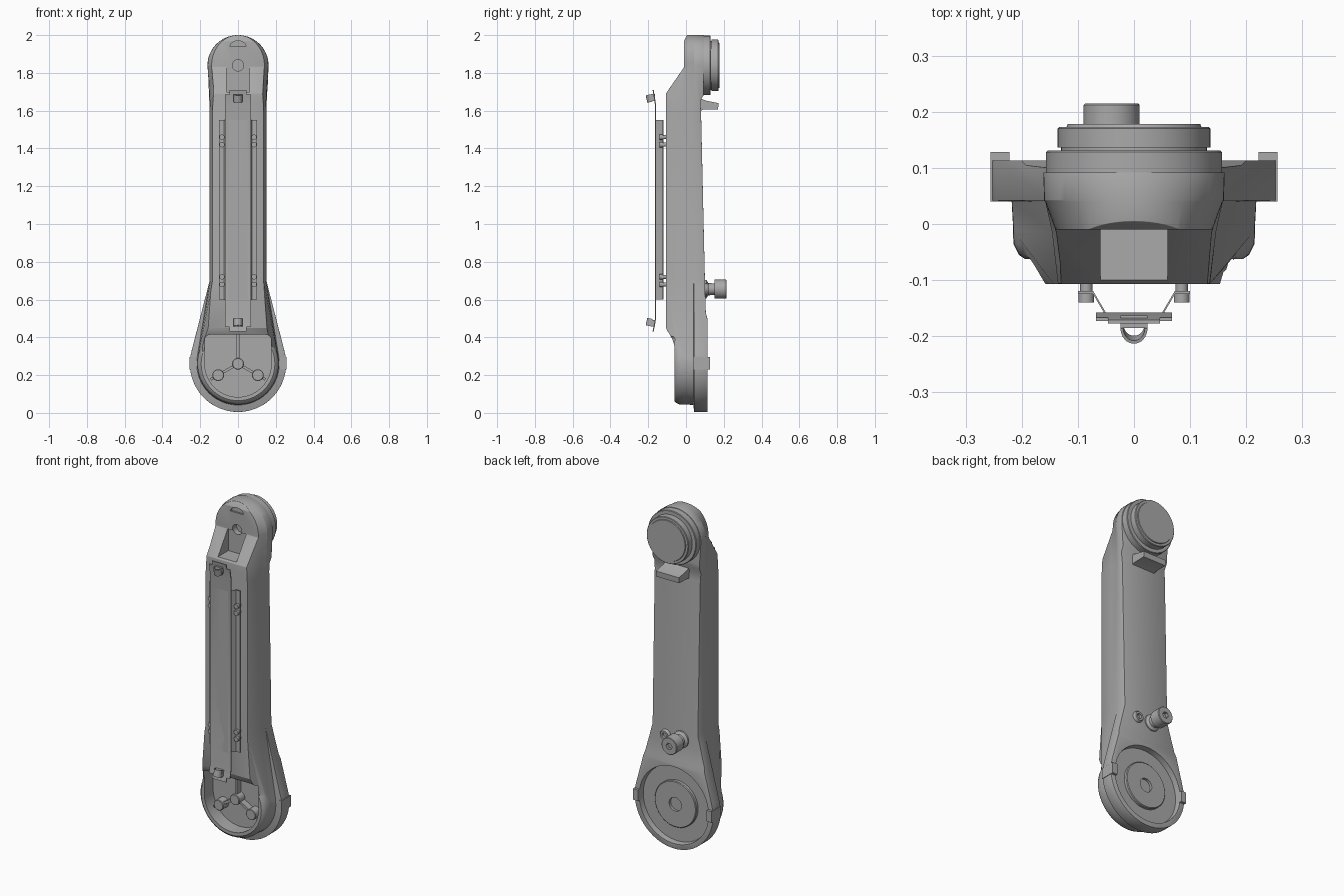
import bpy, bmesh, math
from mathutils import Matrix, Vector

if "Cube" in bpy.data.objects:
    bpy.data.objects.remove(bpy.data.objects["Cube"])

grey = bpy.data.materials.new("mid grey")
grey.use_nodes = True
grey.diffuse_color = (0.4, 0.4, 0.4, 1)
grey.node_tree.nodes["Principled BSDF"].inputs["Base Color"].default_value = (0.4, 0.4, 0.4, 1)


def make(name, bm):
    bmesh.ops.recalc_face_normals(bm, faces=bm.faces)
    me = bpy.data.meshes.new(name)
    bm.to_mesh(me)
    bm.free()
    me.materials.append(grey)
    ob = bpy.data.objects.new(name, me)
    bpy.context.collection.objects.link(ob)
    return ob


def loft(name, rings):
    """Skin closed rings of 3D points and cap both ends."""
    bm = bmesh.new()
    loops = [[bm.verts.new(p) for p in ring] for ring in rings]
    n = len(loops[0])
    for a, b in zip(loops, loops[1:]):
        for i in range(n):
            j = (i + 1) % n
            bm.faces.new((a[i], a[j], b[j], b[i]))
    bm.faces.new(loops[0])
    bm.faces.new(loops[-1])
    return make(name, bm)


def prism_y(name, pts, y0, y1):
    return loft(name, [[(x, y, z) for x, z in pts] for y in (y0, y1)])


def prism_x(name, pts, w):
    return loft(name, [[(x, y, z) for y, z in pts] for x in (-w, w)])


def box(name, x, y, z):
    return prism_y(name, [(x[0], z[0]), (x[1], z[0]), (x[1], z[1]), (x[0], z[1])], *y)


def turned(name, x, z, steps, n=48):
    """Turned part along y from (y, radius) steps."""
    t = [2 * math.pi * i / n for i in range(n)]
    return loft(name, [[(x + r * math.cos(a), y, z + r * math.sin(a)) for a in t] for y, r in steps])


def apply(ob, kind, **settings):
    m = ob.modifiers.new(kind, kind)
    for k, v in settings.items():
        setattr(m, k, v)
    bpy.context.view_layer.objects.active = ob
    bpy.ops.object.modifier_apply(modifier=m.name)


def boolean(ob, other, op):
    apply(ob, 'BOOLEAN', object=other, operation=op, solver='EXACT')
    bpy.data.objects.remove(other)


def arc(cx, cz, rx, rz, a0, a1, n):
    return [(cx + rx * math.cos(a0 + (a1 - a0) * i / n), cz + rz * math.sin(a0 + (a1 - a0) * i / n))
            for i in range(n + 1)]


HUB, HEAD = 0.26, 1.84


def outline(hub_r, waist, head_r):
    """Arm silhouette: hub arc, tangent flare to the waist, straight sides, round head."""
    d = Vector((waist, 0.7 - HUB))
    t = math.atan2(d.y, d.x) - math.acos(hub_r / d.length)
    return (arc(0, HUB, hub_r, hub_r, math.pi - t, 2 * math.pi + t, 40)
            + [(waist, 0.7), (waist, 1.6)]
            + arc(0, HEAD, head_r, 0.16, 0, math.pi, 32)
            + [(-waist, 1.6), (-waist, 0.7)])


# Main arm: layered silhouette trimmed by the side profile
layers = [(-0.12, 0.165, 0.134, 0.12), (-0.015, 0.215, 0.146, 0.138), (0.04, 0.218, 0.15, 0.158),
          (0.042, 0.255, 0.15, 0.16), (0.13, 0.255, 0.146, 0.163)]
arm = loft("arm_body", [[(x, y, z) for x, z in outline(h, w, r)] for y, h, w, r in layers])
side = [(-0.04, -0.02), (-0.06, 0.07), (-0.06, 0.35), (-0.072, 0.39), (-0.107, 0.45), (-0.107, 1.69),
        (-0.01, 1.83), (-0.01, 1.97), (0.015, 2.02), (0.092, 2.02), (0.092, 1.68), (0.076, 1.65),
        (0.08, 1.58), (0.102, 0.62), (0.105, 0.53), (0.113, 0.5), (0.113, -0.02)]
boolean(arm, prism_x("trim", side, 0.5), 'INTERSECT')
apply(arm, 'BEVEL', width=0.009, segments=2, limit_method='ANGLE', angle_limit=math.radians(32))

# Front drum of the hub
boolean(arm, turned("drum", 0, HUB, [(-0.062, 0.195), (-0.055, 0.205), (-0.035, 0.215), (0.06, 0.217)], 64), 'UNION')

# D-shaped front pocket
pocket = (arc(0, HUB, 0.176, 0.176, math.pi, 2 * math.pi, 32)
          + arc(0.146, 0.384, 0.03, 0.03, 0, math.pi / 2, 5)
          + arc(-0.146, 0.384, 0.03, 0.03, math.pi / 2, math.pi, 5))
boolean(arm, prism_y("cut", pocket, -0.3, 0.02), 'DIFFERENCE')

# Rear hub recess, head notch and pivot hole
boolean(arm, turned("cut", 0, HUB, [(0.08, 0.222), (0.2, 0.235)], 64), 'DIFFERENCE')
boolean(arm, box("cut", (-0.06, 0.06), (-0.3, -0.004), (1.7, 1.83)), 'DIFFERENCE')
boolean(arm, turned("cut", 0, HEAD, [(-0.1, 0.03), (0.03, 0.03)]), 'DIFFERENCE')

# Small arched dent at the top of the head
dent = arc(0, 1.94, 0.042, 0.03, 0, math.pi, 10)
boolean(arm, prism_y("cut", dent, -0.1, 0.0), 'DIFFERENCE')

# Rear hub plate with centre hole
plate = turned("hub_plate", 0, HUB, [(0.075, 0.135), (0.096, 0.135), (0.1, 0.131)], 64)
boolean(plate, turned("cut", 0, HUB, [(0.085, 0.04), (0.2, 0.04)]), 'DIFFERENCE')

# Pocket bosses and ribs
bosses = [(0, HUB), (-0.105, 0.2), (0.105, 0.2)]
for i, (x, z) in enumerate(bosses):
    turned(f"pocket_boss_{i}", x, z, [(0.03, 0.031), (-0.03, 0.031), (-0.033, 0.028)], 32)
for i, (x, z) in enumerate([(0, 0.415), (-0.145, 0.177), (0.145, 0.177)]):
    d = Vector((x, z - HUB))
    s = Vector((-d.y, d.x)).normalized() * 0.007
    c, e = Vector((0, HUB)), Vector((x, z))
    prism_y(f"pocket_rib_{i}", [c + s, c - s, e - s, e + s], -0.018, 0.03)

# Side latches on the hub
for s in (-1, 1):
    box(f"hub_latch_{s}", sorted((s * 0.222, s * 0.256)), (0.04, 0.128), (0.23, 0.295))

# Head rings
turned("head_ring", 0, HEAD, [(0.085, 0.157), (0.128, 0.157), (0.131, 0.154)], 64)
turned("head_groove", 0, HEAD, [(0.12, 0.13), (0.14, 0.13)], 64)
turned("head_cap", 0, HEAD, [(0.136, 0.136), (0.17, 0.136), (0.173, 0.133), (0.173, 0.12), (0.178, 0.118)], 64)

# Rear lip under the head
prism_x("rear_lip", [(0.06, 1.59), (0.09, 1.605), (0.17, 1.607), (0.172, 1.64), (0.11, 1.652), (0.06, 1.67)], 0.075)

# Rear peg and its neighbouring boss
peg = turned("rear_peg", -0.04, 0.655, [(0.08, 0.052), (0.108, 0.048), (0.118, 0.033), (0.15, 0.03),
                                        (0.15, 0.05), (0.212, 0.05), (0.215, 0.047)])
boolean(peg, turned("cut", -0.04, 0.655, [(0.195, 0.02), (0.3, 0.02)], 6), 'DIFFERENCE')
boss = turned("rear_boss", 0.06, 0.655, [(0.08, 0.036), (0.113, 0.03), (0.118, 0.026)], 32)
boolean(boss, turned("cut", 0.06, 0.655, [(0.1, 0.015), (0.2, 0.015)], 24), 'DIFFERENCE')

# Front rail: hat-section channel
right = [(0.1, -0.119), (0.073, -0.119), (0.05, -0.158)]
under = [(x, y - 0.006) for x, y in right]
hat = (right + [(-x, y) for x, y in reversed(right)]
       + [(-x, y) for x, y in under] + list(reversed(under)))
loft("rail_channel", [[(x, y, z) for x, y in hat] for z in (0.6, 1.55)])

# Strap along the rail with bent ends
path = [(-0.177, 0.43), (-0.164, 0.5), (-0.164, 1.63), (-0.177, 1.71)]
strap = prism_x("rail_strap", path + [(y + 0.006, z) for y, z in reversed(path)], 0.068)
for z in (0.43, 1.71):
    for x in (-0.068, 0.068):
        boolean(strap, box("cut", (x - 0.022, x + 0.022), (-0.3, -0.1), (z - 0.025, z + 0.025)), 'DIFFERENCE')

# Half-round clips on the strap ends
for z, tilt in ((1.67, -1), (0.475, 1)):
    ring = arc(0, 0, 0.024, 0.028, math.pi, 2 * math.pi, 16)
    ring = ring + [(x * 0.8, y * 0.8) for x, y in reversed(ring)]
    clip = loft("strap_clip", [[(x, y - 0.012, h) for x, y in ring] for h in (-0.02, 0.02)])
    clip.data.transform(Matrix.Translation((0, -0.17, z)) @ Matrix.Rotation(tilt * -0.22, 4, 'X'))
    box("clip_stem", (-0.024, 0.024), (-0.185, -0.163), (z - 0.018, z + 0.018))

# Rail screws in pairs
for x in (-0.085, 0.085):
    for z in (0.68, 0.72, 1.42, 1.46):
        turned("rail_screw", x, z, [(-0.1, 0.011), (-0.125, 0.011), (-0.125, 0.014), (-0.14, 0.014)], 20)

# Smooth curved faces, keep hard edges
for ob in bpy.context.scene.objects:
    if ob.type == 'MESH':
        bpy.ops.object.select_all(action='DESELECT')
        ob.select_set(True)
        bpy.context.view_layer.objects.active = ob
        bpy.ops.object.shade_smooth_by_angle(angle=math.radians(30))
